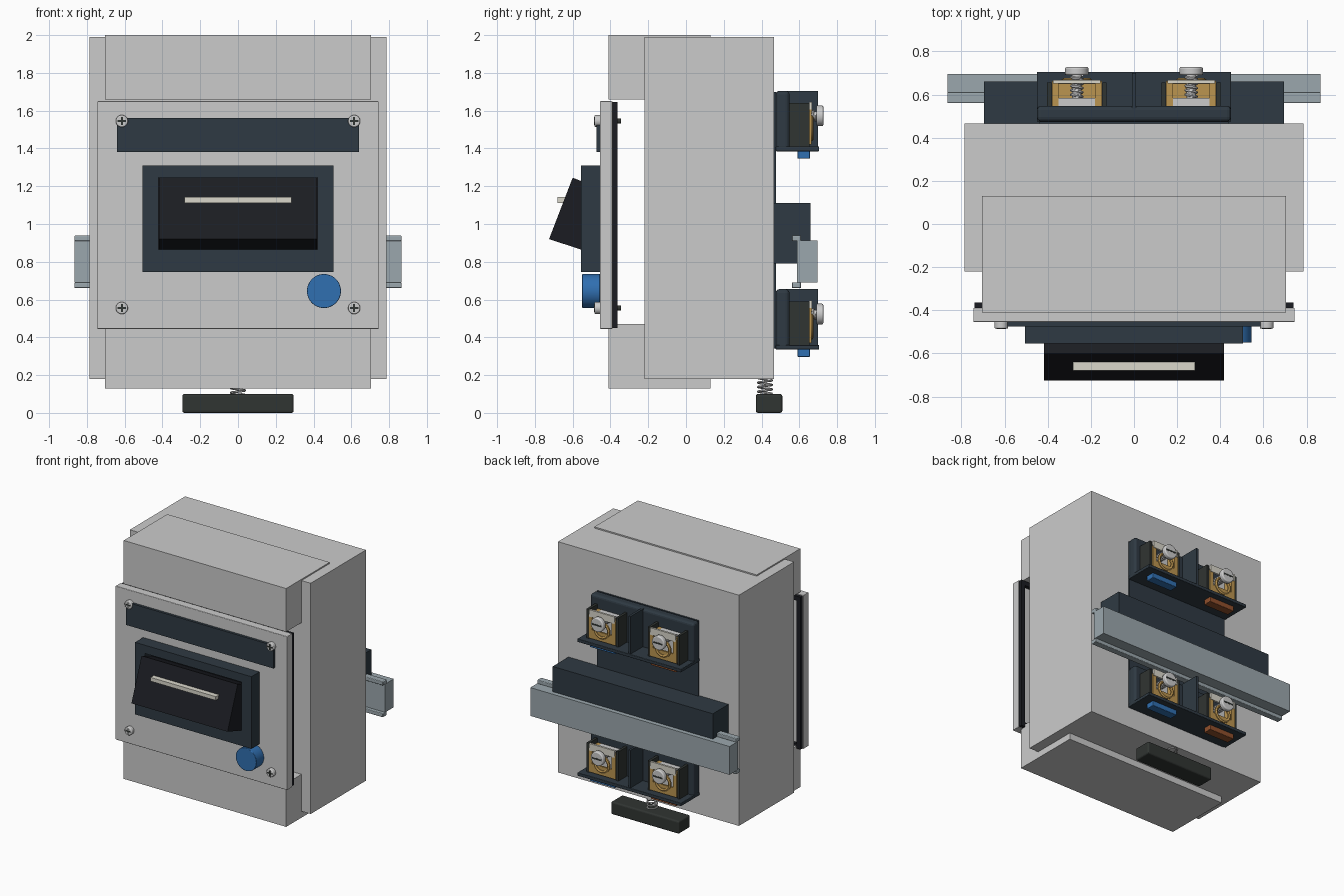
import bpy, bmesh, math
from mathutils import Vector

if "Cube" in bpy.data.objects:
    bpy.data.objects.remove(bpy.data.objects["Cube"])


def mat(name, c):
    m = bpy.data.materials.new(name)
    m.diffuse_color = (*c, 1)
    m.use_nodes = True
    m.node_tree.nodes["Principled BSDF"].inputs["Base Color"].default_value = m.diffuse_color
    return m


CASE = mat("case", (.58, .58, .55))
NAVY = mat("navy", (.028, .042, .056))
BLACK = mat("black", (.011, .012, .016))
RUBBER = mat("rubber", (.03, .035, .032))
BLUE = mat("blue", (.03, .16, .44))
ORANGE = mat("orange", (.28, .08, .025))
GOLD = mat("gold", (.5, .3, .08))
STEEL = mat("steel", (.6, .6, .6))
RAIL = mat("rail", (.33, .39, .42))
CREAM = mat("cream", (.7, .68, .6))


def finish(name, bm, m, bevel=0, smooth=False):
    bmesh.ops.recalc_face_normals(bm, faces=bm.faces)
    me = bpy.data.meshes.new(name)
    bm.to_mesh(me)
    bm.free()
    me.materials.append(m)
    o = bpy.data.objects.new(name, me)
    bpy.context.collection.objects.link(o)
    if bevel:
        b = o.modifiers.new("bevel", 'BEVEL')
        b.width, b.segments, b.limit_method = bevel, 3, 'ANGLE'
    if smooth:
        bpy.ops.object.select_all(action='DESELECT')
        o.select_set(True)
        bpy.context.view_layer.objects.active = o
        bpy.ops.object.shade_smooth_by_angle(angle=math.radians(40))
    return o


def box(name, x, y, z, m, bevel=0):
    bm = bmesh.new()
    bmesh.ops.create_cube(bm, size=1)
    for v in bm.verts:
        v.co = [a[0] + (c + .5) * (a[1] - a[0]) for a, c in zip((x, y, z), v.co)]
    return finish(name, bm, m, bevel)


def prism(name, pts, x0, x1, m):
    """Extrude a (y, z) profile along x."""
    bm = bmesh.new()
    f = bm.faces.new([bm.verts.new((x0, y, z)) for y, z in pts])
    r = bmesh.ops.extrude_face_region(bm, geom=[f])
    for v in r["geom"]:
        if isinstance(v, bmesh.types.BMVert):
            v.co.x = x1
    return finish(name, bm, m)


def cyl(name, x, z, r, y0, y1, m, bevel=0, seg=32):
    """Cylinder along y."""
    bm = bmesh.new()
    bmesh.ops.create_cone(bm, cap_ends=True, segments=seg, radius1=r, radius2=r, depth=y1 - y0)
    for v in bm.verts:
        v.co = Vector((x + v.co.x, (y0 + y1) / 2 + v.co.z, z + v.co.y))
    return finish(name, bm, m, bevel, True)


def frame(name, outer, inner, y0, y1, m):
    """Rectangular ring; outer and inner are (half width, z0, z1)."""
    bm = bmesh.new()
    loops = [[bm.verts.new(p) for p in ((-w, y, a), (w, y, a), (w, y, b), (-w, y, b))]
             for (w, a, b), y in ((outer, y0), (inner, y0), (inner, y1), (outer, y1))]
    for k in range(4):
        p, q = loops[k], loops[(k + 1) % 4]
        for i in range(4):
            j = (i + 1) % 4
            bm.faces.new((p[i], p[j], q[j], q[i]))
    return finish(name, bm, m)


def wire(name, pts, r, m, cyclic=False):
    c = bpy.data.curves.new(name, 'CURVE')
    c.dimensions, c.bevel_depth, c.bevel_resolution, c.use_fill_caps = '3D', r, 1, True
    s = c.splines.new('POLY')
    s.points.add(len(pts) - 1)
    for p, co in zip(s.points, pts):
        p.co = (*co, 1)
    s.use_cyclic_u = cyclic
    tmp = bpy.data.objects.new(name, c)
    bpy.context.collection.objects.link(tmp)
    bpy.context.view_layer.update()
    me = bpy.data.meshes.new_from_object(tmp.evaluated_get(bpy.context.evaluated_depsgraph_get()))
    bpy.data.objects.remove(tmp)
    bm = bmesh.new()
    bm.from_mesh(me)
    return finish(name, bm, m, 0, True)


def coil(r, turns, length, n=16):
    """Points (a, b, along) of a helix."""
    k = turns * n
    return [(r * math.cos(math.tau * i / n), r * math.sin(math.tau * i / n), length * i / k)
            for i in range(k + 1)]


# Enclosure and the two front shoulders
box("main_housing", (-.785, .785), (-.22, .465), (.18, 1.99), CASE)
box("upper_shoulder", (-.705, .705), (-.41, .13), (1.66, 2.0), CASE)
box("lower_shoulder", (-.705, .705), (-.41, .13), (.13, .47), CASE)

# Front plate with gasket, label strip and screws
box("front_plate", (-.745, .745), (-.455, -.39), (.445, 1.65), CASE, .004)
frame("gasket", (.74, .45, 1.645), (.705, .485, 1.61), -.39, -.363, BLACK)
box("label_strip", (-.64, .64), (-.475, -.455), (1.38, 1.56), NAVY)
for x in (-.615, .615):
    for z in (.555, 1.545):
        cyl("plate_screw", x, z, .032, -.485, -.45, STEEL, .006)
        cyl("plate_screw_tip", x, z, .014, -.39, -.345, RUBBER)
        box("screw_slot_h", (x - .022, x + .022), (-.4865, -.48), (z - .005, z + .005), RUBBER)
        box("screw_slot_v", (x - .005, x + .005), (-.4865, -.48), (z - .022, z + .022), RUBBER)

# Rocker switch and push button
frame("switch_bezel", (.505, .745, 1.31), (.42, .865, 1.245), -.555, -.455, NAVY)
box("bezel_floor", (-.42, .42), (-.475, -.455), (.865, 1.245), BLACK)
prism("rocker", [(-.725, .92), (-.6, 1.245), (-.46, 1.19), (-.46, .865), (-.557, .865)],
      -.417, .417, BLACK)
box("rocker_mark", (-.283, .283), (-.68, -.64), (1.112, 1.142), CREAM)
cyl("push_button", .455, .645, .09, -.55, -.455, BLUE, .004, 48)

# Rear mounting: back plate, rail carrier, hat rail
box("back_plate", (-.44, .44), (.46, .476), (.34, 1.7), NAVY)
box("rail_carrier", (-.695, .695), (.465, .66), (.79, 1.11), NAVY)
box("rail_web", (-.865, .865), (.588, .695), (.69, .912), RAIL)
for z in (.66, .91):
    box("rail_lip", (-.865, .865), (.56, .61), (z, z + .03), RAIL, .005)


def terminal(x, z, tab):
    """One screw terminal; z is the block base."""
    def bx(name, a, y, h, m, bevel=0):
        return box(name, (x + a[0], x + a[1]), y, (z + h[0], z + h[1]), m, bevel)
    for s in (-1, 1):
        bx("terminal_wall", sorted((s * .118, s * .138)), (.54, .655), (.02, .25), RUBBER)
        bx("clamp_side", sorted((s * .085, s * .116)), (.545, .664), (.035, .215), GOLD)
    bx("clamp_block", (-.085, .085), (.545, .585), (.035, .215), STEEL)
    bx("clamp_foot", (-.116, .116), (.545, .664), (.03, .06), GOLD)
    bx("clamp_lower_plate", (-.116, .116), (.65, .664), (.06, .1), GOLD)
    bx("label_tab", (-.11, .11), (.652, .668), (.2, .255), CREAM)
    zs = z + .183
    cyl("terminal_screw_head", x, zs, .055, .69, .727, STEEL, .008)
    bx("terminal_screw_slot", (-.042, .042), (.72, .7285), (.177, .189), RUBBER)
    cyl("terminal_screw_shaft", x, zs, .022, .58, .695, STEEL, 0, 16)
    wire("terminal_screw_thread", [(x + a, .59 + c, zs + b) for a, b, c in coil(.025, 5, .1)],
         .007, STEEL)
    ring = [(x + .06 * math.cos(math.tau * i / 24), .664, z + .12 + .06 * math.sin(math.tau * i / 24))
            for i in range(24)]
    wire("clamp_ring", ring, .012, GOLD, True)
    bx("colour_tab", (-.11, .11), (.59, .657), (-.043, 0), tab, .004)


# Two terminal blocks
for z in (.34, 1.39):
    box("terminal_base", (-.45, .45), (.475, .548), (z, z + .315), NAVY, .02)
    box("terminal_shelf", (-.45, .45), (.475, .705), (z - .005, z + .02), NAVY, .004)
    box("terminal_divider", (-.009, .009), (.53, .7), (z, z + .315), NAVY)
    terminal(-.265, z, ORANGE)
    terminal(.265, z, BLUE)

# Spring latch under the case
box("latch_foot", (-.295, .295), (.37, .51), (0, .1), RUBBER, .012)
wire("latch_spring", [(a, .418 + b, .095 + c) for a, b, c in coil(.037, 4, .095)], .006, STEEL)
